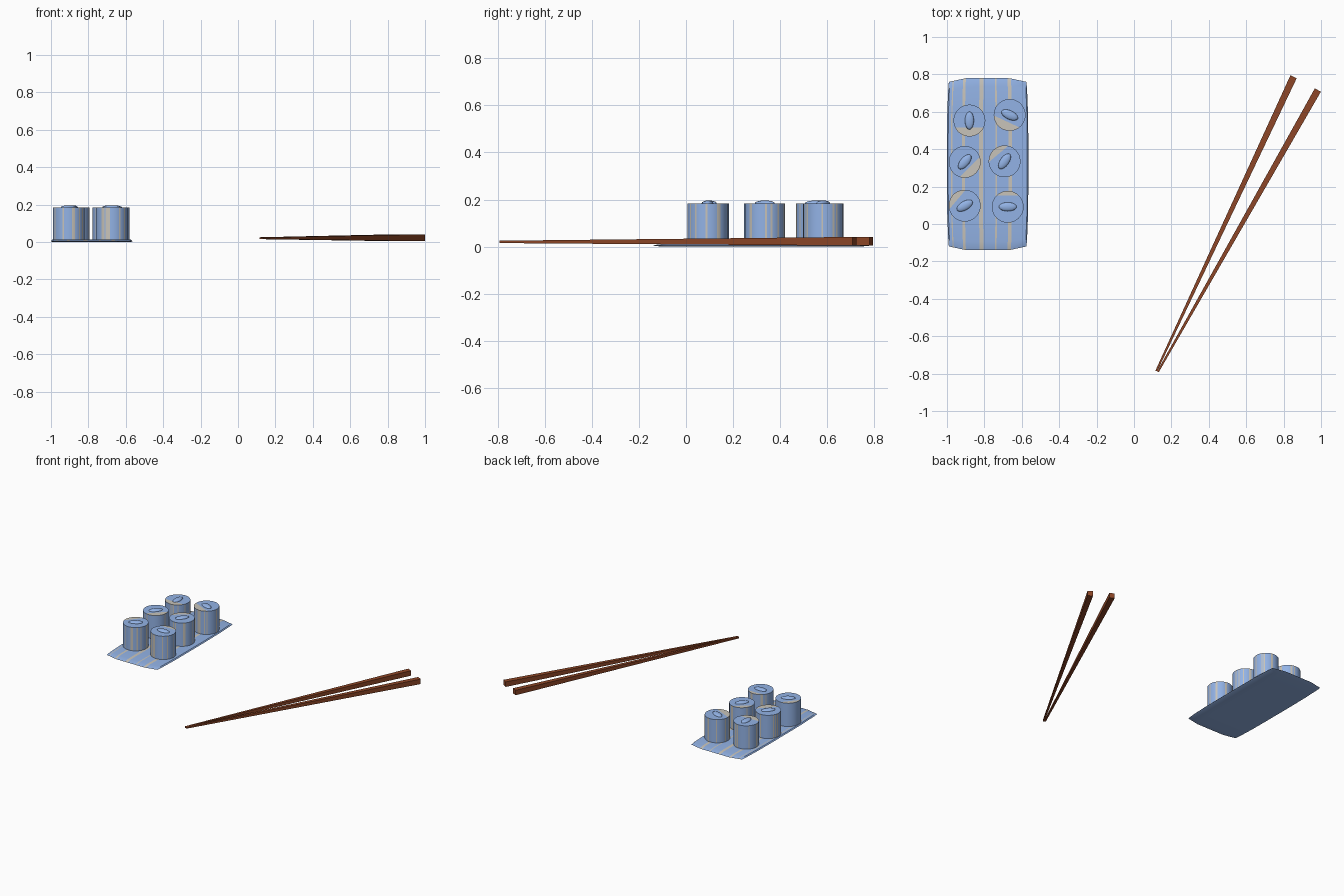
import bpy, bmesh, math, random
from mathutils import Vector

if "Cube" in bpy.data.objects:
    bpy.data.objects.remove(bpy.data.objects["Cube"])

random.seed(4)


def material(name, rgb):
    m = bpy.data.materials.new(name)
    m.diffuse_color = (*rgb, 1)
    m.use_nodes = True
    m.node_tree.nodes["Principled BSDF"].inputs["Base Color"].default_value = m.diffuse_color
    return m


blue = material("pale_blue", (0.29, 0.45, 0.79))
beige = material("warm_grey", (0.58, 0.55, 0.49))
brown = material("red_brown_wood", (0.27, 0.062, 0.02))


def finish(bm, name, mats, smooth=None):
    bmesh.ops.recalc_face_normals(bm, faces=bm.faces[:])
    me = bpy.data.meshes.new(name)
    bm.to_mesh(me)
    bm.free()
    ob = bpy.data.objects.new(name, me)
    bpy.context.collection.objects.link(ob)
    for m in mats:
        me.materials.append(m)
    if smooth:
        bpy.ops.object.select_all(action='DESELECT')
        ob.select_set(True)
        bpy.context.view_layer.objects.active = ob
        bpy.ops.object.shade_smooth_by_angle(angle=math.radians(smooth))
    return ob


# Serving tray: thin slab with bowed outline, softened rim and narrow stripes
stripes = [(-0.90, -0.87), (-0.63, -0.56), (-0.21, -0.11), (0.19, 0.23), (0.51, 0.60)]
us = sorted({-1, -0.97, 0.97, 1, 0} | {e for s in stripes for e in s})
vs = [-1, -0.97, -0.9, -0.6, -0.3, 0, 0.3, 0.6, 0.9, 0.97, 1]


def tray_point(u, v, side):
    hw = 0.2175 - 0.010 * v ** 4
    hy = 0.46 - 0.02 * max(0, (abs(u) - 0.55) / 0.45)
    s = min(1, (1 - abs(v)) / 0.1, (1 - abs(u)) / 0.03)
    s = math.sin(s * math.pi / 2)
    z = 0.004 + (0.008 * s if side else -0.004 * s)
    return (-0.7825 + u * hw, 0.32 + v * hy, z)


bm = bmesh.new()
for side in (0, 1):
    grid = [[bm.verts.new(tray_point(u, v, side)) for v in vs] for u in us]
    for i in range(len(us) - 1):
        mid = (us[i] + us[i + 1]) / 2
        striped = side and any(a < mid < b for a, b in stripes)
        for j in range(len(vs) - 1):
            f = bm.faces.new((grid[i][j], grid[i + 1][j], grid[i + 1][j + 1], grid[i][j + 1]))
            f.material_index = 1 if striped else 0
bmesh.ops.remove_doubles(bm, verts=bm.verts[:], dist=1e-5)
finish(bm, "serving_tray", [blue, beige], 40)


# Rolls: upright cylinders with a few pale side stripes and a pale slice on top
R, Z0, Z1 = 0.085, 0.010, 0.184


def roll(n, x, y, angle, pale_dir, pale_cut):
    bm = bmesh.new()
    bmesh.ops.create_cone(bm, cap_ends=True, segments=64, radius1=R, radius2=R, depth=Z1 - Z0)
    for f in bm.faces:
        if abs(f.normal.z) < 0.5 and random.random() < 0.2:
            f.material_index = 1
    d = Vector((math.cos(math.radians(pale_dir)), math.sin(math.radians(pale_dir)), 0))
    top = max(bm.faces, key=lambda f: f.calc_center_median().z)
    bmesh.ops.bisect_plane(bm, geom=[top, *top.edges, *top.verts],
                           plane_co=d * R * pale_cut, plane_no=d)
    for f in bm.faces:
        if f.normal.z > 0.9 and f.calc_center_median().dot(d) > R * pale_cut:
            f.material_index = 1
    bmesh.ops.translate(bm, verts=bm.verts[:], vec=(x, y, (Z0 + Z1) / 2))
    finish(bm, f"roll_{n}", [blue, beige], 40)

    # Filling: low oblong mound on top
    bm = bmesh.new()
    bmesh.ops.create_uvsphere(bm, u_segments=20, v_segments=10, radius=1)
    for v in bm.verts:
        a = math.radians(angle)
        px, py = v.co.x * 0.048, v.co.y * 0.024
        v.co = (x + px * math.cos(a) - py * math.sin(a),
                y + px * math.sin(a) + py * math.cos(a),
                Z1 + v.co.z * 0.012)
    finish(bm, f"roll_filling_{n}", [blue], 60)


for n, spec in enumerate([
    (-0.880, 0.553, 90, -90, 0.45),
    (-0.665, 0.583, -25, -115, 0.45),
    (-0.905, 0.332, 50, -45, 0.45),
    (-0.692, 0.335, 55, 130, 0.6),
    (-0.905, 0.098, 30, 140, 0.6),
    (-0.675, 0.092, 0, 90, 0.7),
], 1):
    roll(n, *spec)


# Chopsticks: square bars tapering to the tip
def chopstick(name, tip, end):
    t, e = Vector(tip), Vector(end)
    d = e - t
    d.z = 0
    side = d.normalized().cross(Vector((0, 0, 1)))
    up = Vector((0, 0, 1))
    bm = bmesh.new()
    rings = []
    for c, h in ((t, 0.005), (e, 0.0185)):
        rings.append([bm.verts.new(c + side * a * h + up * b * h)
                      for a, b in ((-1, -1), (1, -1), (1, 1), (-1, 1))])
    for i in range(4):
        j = (i + 1) % 4
        bm.faces.new((rings[0][i], rings[0][j], rings[1][j], rings[1][i]))
    for r in rings:
        bm.faces.new(r)
    finish(bm, name, [brown])


chopstick("chopstick_left", (0.119, -0.786, 0.020), (0.853, 0.787, 0.0225))
chopstick("chopstick_right", (0.128, -0.790, 0.020), (0.983, 0.716, 0.0225))
